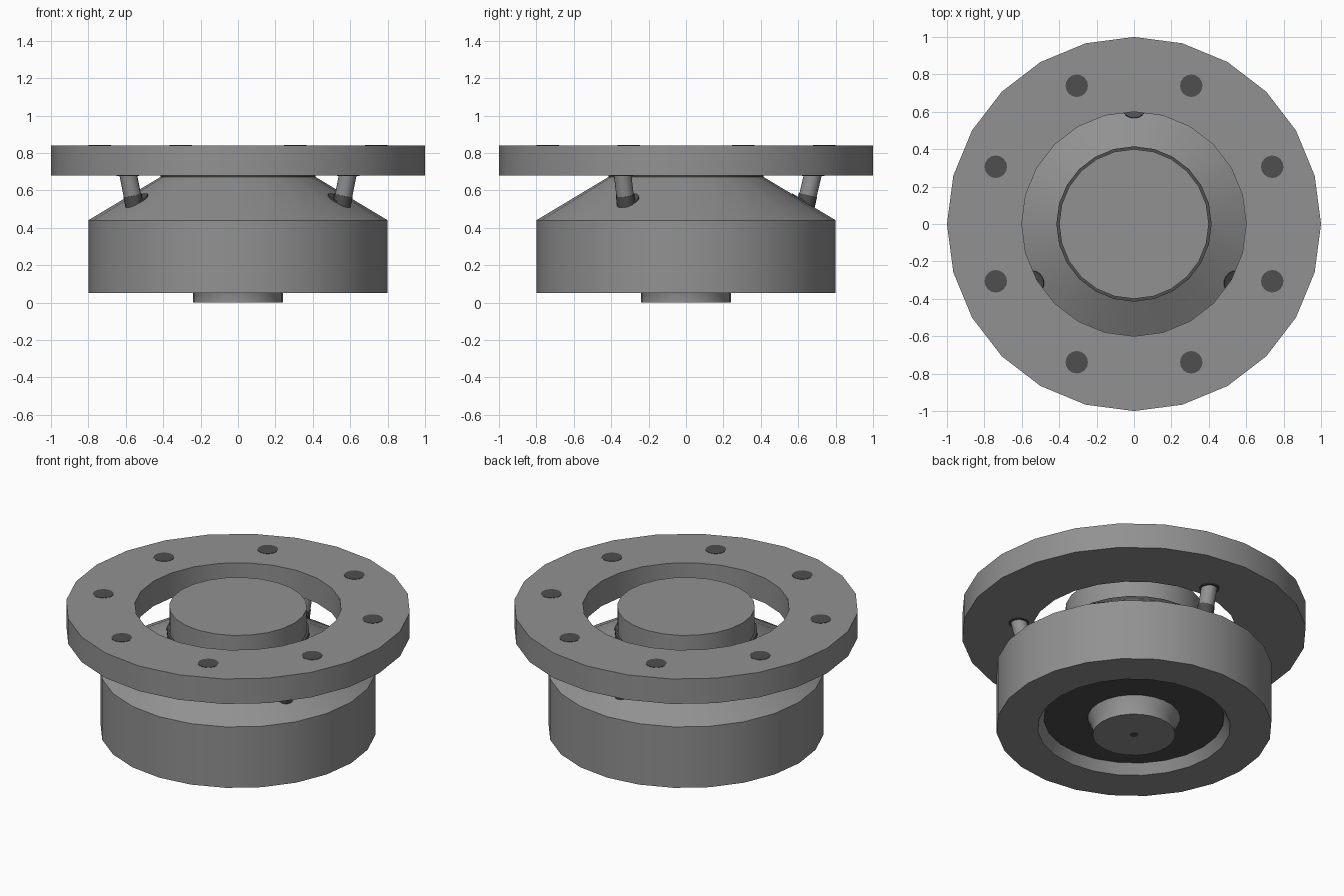
import bpy, bmesh, math
from mathutils import Vector

if "Cube" in bpy.data.objects:
    bpy.data.objects.remove(bpy.data.objects["Cube"])


def material(name, v):
    m = bpy.data.materials.new(name)
    m.diffuse_color = (v, v, v, 1)
    m.use_nodes = True
    m.node_tree.nodes["Principled BSDF"].inputs["Base Color"].default_value = m.diffuse_color
    return m


GREY = material("mid grey", 0.285)
DARK = material("dark grey", 0.077)


def finish(ob, mat):
    ob.data.materials.append(mat)
    bpy.ops.object.select_all(action='DESELECT')
    bpy.context.view_layer.objects.active = ob
    ob.select_set(True)
    bpy.ops.object.shade_smooth_by_angle(angle=math.radians(25))
    return ob


def lathe(name, profile, mat, sides=24, closed=False):
    """Spin (radius, z) points around the z axis."""
    bm = bmesh.new()
    rings = []
    for r, z in profile:
        if r == 0:
            rings.append([bm.verts.new((0, 0, z))] * sides)
        else:
            rings.append([bm.verts.new((r * math.cos(2 * math.pi * i / sides),
                                        r * math.sin(2 * math.pi * i / sides), z))
                          for i in range(sides)])
    pairs = list(zip(rings, rings[1:]))
    if closed:
        pairs.append((rings[-1], rings[0]))
    for a, b in pairs:
        for i in range(sides):
            j = (i + 1) % sides
            vs = list(dict.fromkeys([a[i], a[j], b[j], b[i]]))
            if len(vs) > 2:
                bm.faces.new(vs)
    bmesh.ops.recalc_face_normals(bm, faces=bm.faces)
    me = bpy.data.meshes.new(name)
    bm.to_mesh(me)
    bm.free()
    ob = bpy.data.objects.new(name, me)
    bpy.context.collection.objects.link(ob)
    return finish(ob, mat)


def rod(name, a, b, r, mat, sides=16):
    """Cylinder between two points."""
    a, b = Vector(a), Vector(b)
    d = b - a
    bpy.ops.mesh.primitive_cylinder_add(
        vertices=sides, radius=r, depth=d.length, location=(a + b) / 2,
        rotation=d.to_track_quat('Z', 'Y').to_euler())
    ob = bpy.context.object
    ob.name = name
    return finish(ob, mat)


# Mounting ring
lathe("mounting_ring", [(0.6, 0.68), (1, 0.68), (1, 0.84), (0.6, 0.84)], GREY, closed=True)

# Dark bolt spots on the ring
for k in range(8):
    t = math.radians(22.5 + 45 * k)
    x, y = 0.8 * math.cos(t), 0.8 * math.sin(t)
    rod("bolt_spot", (x, y, 0.835), (x, y, 0.842), 0.06, DARK)

# Housing with sloped shoulder and recessed underside
lathe("housing", [(0, 0.12), (0.52, 0.12), (0.56, 0.05), (0.8, 0.05), (0.8, 0.44),
                  (0.41, 0.674), (0, 0.674)], GREY)
lathe("recess_floor", [(0, 0.112), (0.524, 0.112), (0.524, 0.12), (0, 0.12)], DARK)

# Top cap with dark seal below it
lathe("cap_seal", [(0, 0.66), (0.415, 0.66), (0.415, 0.69), (0, 0.69)], DARK)
lathe("top_cap", [(0, 0.685), (0.4, 0.685), (0.4, 0.84), (0, 0.84)], GREY)

# Bottom boss with centre pin hole
lathe("bottom_boss", [(0, 0), (0.24, 0), (0.24, 0.05), (0.275, 0.125), (0, 0.125)], GREY)
rod("pin_hole", (0, 0, 0.0), (0, 0, 0.005), 0.024, DARK).location.z -= 0.001

# Three tilted struts with dark collars, feet and sockets
for k in range(3):
    t = math.radians(90 + 120 * k)

    def at(r, z):
        return (r * math.cos(t), r * math.sin(t), z)

    rod("strut", at(0.635, 0.50), at(0.682, 0.70), 0.047, GREY)
    rod("strut_collar", at(0.637, 0.51), at(0.652, 0.575), 0.05, DARK)
    # socket plate lying on the shoulder slope
    c = Vector(at(0.617, 0.55))
    n = Vector(at(0.515, 0.857))
    rod("strut_foot", c - n * 0.004, c + n * 0.004, 0.06, DARK)
    rod("strut_socket", at(0.68, 0.676), at(0.68, 0.683), 0.06, DARK)

# Settle the pin mark on the ground plane
for ob in bpy.data.objects:
    if ob.name == "pin_hole":
        ob.location.z = 0.0015
